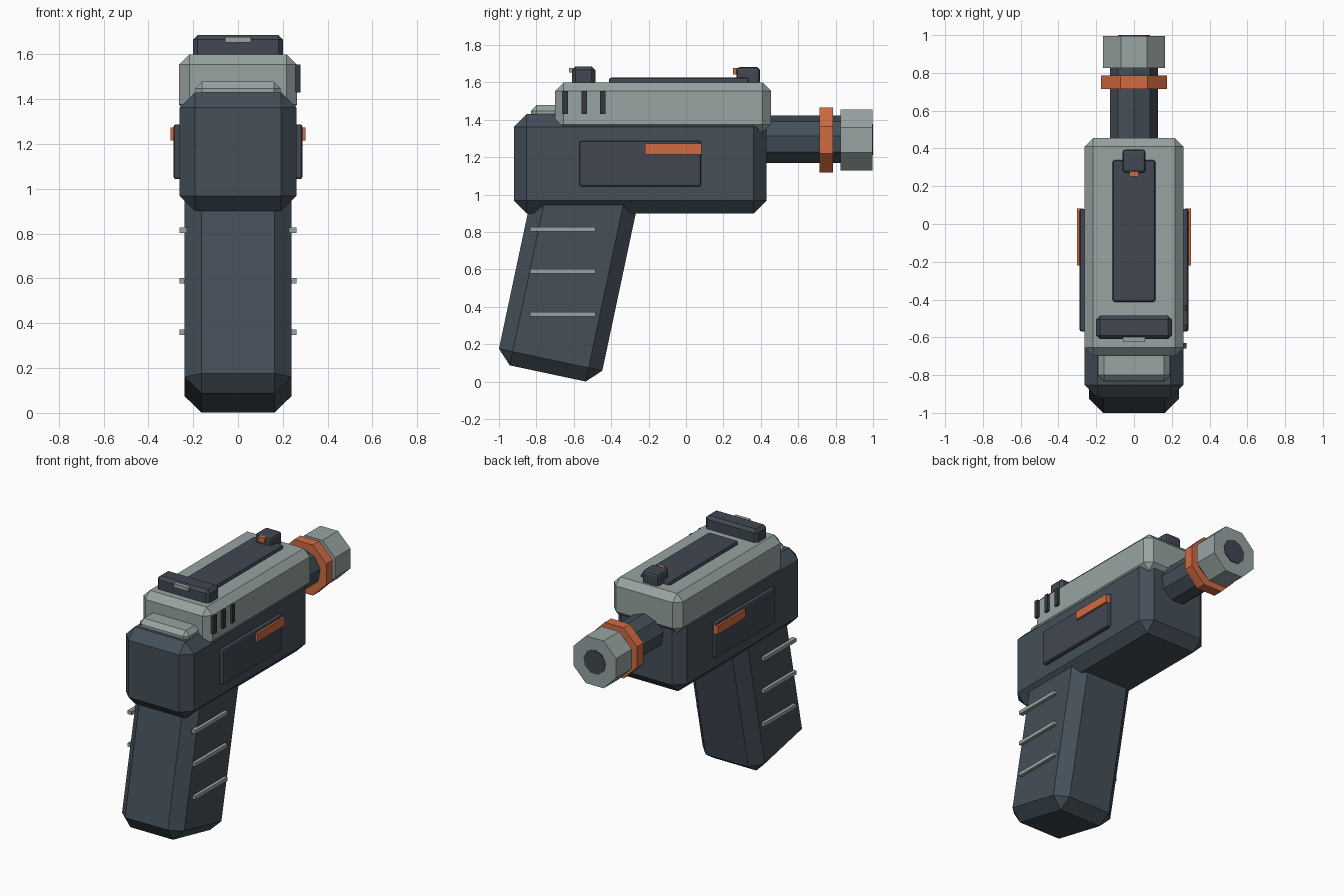
import bpy, bmesh, math
from mathutils import Matrix, Vector

if "Cube" in bpy.data.objects:
    bpy.data.objects.remove(bpy.data.objects["Cube"])


def material(name, rgb):
    m = bpy.data.materials.new(name)
    m.use_nodes = True
    m.diffuse_color = (*rgb, 1)
    m.node_tree.nodes["Principled BSDF"].inputs["Base Color"].default_value = (*rgb, 1)
    return m


slate = material("slate", (0.058, 0.078, 0.098))
charcoal = material("charcoal", (0.053, 0.063, 0.085))
pale = material("pale_grey_green", (0.31, 0.37, 0.36))
orange = material("orange", (0.63, 0.145, 0.055))
black = material("slot_black", (0.035, 0.042, 0.053))


def finish(bm, name, mat):
    bmesh.ops.recalc_face_normals(bm, faces=bm.faces)
    mesh = bpy.data.meshes.new(name)
    bm.to_mesh(mesh)
    bm.free()
    mesh.materials.append(mat)
    ob = bpy.data.objects.new(name, mesh)
    bpy.context.collection.objects.link(ob)
    return ob


def box(name, mat, x, y, z, bevel=0, segments=1):
    """Chamfered box from its (min, max) range on each axis."""
    lo, hi = Vector((x[0], y[0], z[0])), Vector((x[1], y[1], z[1]))
    bm = bmesh.new()
    bmesh.ops.create_cube(bm, size=1)
    bmesh.ops.scale(bm, vec=hi - lo, verts=bm.verts)
    if bevel:
        bmesh.ops.bevel(bm, geom=bm.edges[:], offset=bevel, segments=segments,
                        profile=0.5, affect='EDGES')
    ob = finish(bm, name, mat)
    ob.location = (lo + hi) / 2
    return ob


def wide(half):
    return (-half, half)


def tube(name, mat, radius, sides, y, turn=0.0):
    """Prism along y, with a corner on top when turn is zero."""
    bm = bmesh.new()
    bmesh.ops.create_cone(bm, cap_ends=True, segments=sides, radius1=radius,
                          radius2=radius, depth=y[1] - y[0])
    # put one corner at +y, then lay the prism down so it points up
    first = max(bm.verts, key=lambda v: v.co.y).co
    align = math.pi / 2 - math.atan2(first.y, first.x) + turn
    bm.transform(Matrix.Rotation(math.pi / 2, 4, 'X') @ Matrix.Rotation(align, 4, 'Z'))
    ob = finish(bm, name, mat)
    ob.location = (0, (y[0] + y[1]) / 2, 1.292)
    return ob


# Main body, upper slide and rear tab
box("body", slate, wide(0.261), (-0.92, 0.43), (0.90, 1.43), 0.068)
box("slide", pale, wide(0.263), (-0.70, 0.455), (1.33, 1.60), 0.046)
box("rear_tab", pale, wide(0.19), (-0.83, -0.62), (1.38, 1.478), 0.03)

# Raked grip
grip = box("grip", slate, wide(0.238), (-0.9075, -0.3425), (0.032, 1.132), 0.075)
grip.rotation_euler.x = math.radians(-12)

# Barrel, collar and muzzle
tube("barrel", slate, 0.13, 9, (0.35, 0.90))
tube("collar", orange, 0.189, 8, (0.715, 0.785), math.pi / 8)
tube("muzzle", pale, 0.177, 8, (0.825, 0.996), math.pi / 8)
tube("muzzle_bore", charcoal, 0.085, 9, (0.99, 1.0))

# Side panels, accent bars and grip ribs on both sides
for side, s in (("left", 1), ("right", -1)):
    def out(a, b):
        return tuple(sorted((s * a, s * b)))
    box(side + "_panel", charcoal, out(0.24, 0.288), (-0.57, 0.08), (1.043, 1.288), 0.012, 2)
    box(side + "_accent", orange, out(0.27, 0.302), (-0.22, 0.082), (1.215, 1.273))
    for i, z in enumerate((0.815, 0.59, 0.36)):
        box(f"{side}_grip_rib_{i + 1}", pale, out(0.228, 0.26),
            (-0.835, -0.485), (z - 0.0125, z + 0.0125))

# Dark slots on the left of the slide
for i in range(3):
    y = -0.645 + 0.1 * i
    box(f"slide_slot_{i + 1}", black, (0.25, 0.279), (y - 0.015, y + 0.015), (1.43, 1.555))

# Top rail and the two sights
box("top_rail", charcoal, wide(0.113), (-0.412, 0.338), (1.58, 1.625), 0.012, 2)
box("front_sight", charcoal, wide(0.062), (0.27, 0.395), (1.585, 1.682), 0.018, 2)
box("front_sight_mark", orange, wide(0.025), (0.252, 0.285), (1.642, 1.677))
box("rear_sight", charcoal, wide(0.2), (-0.61, -0.485), (1.58, 1.686), 0.02)
box("rear_sight_mark", pale, wide(0.057), (-0.625, -0.59), (1.653, 1.678))
